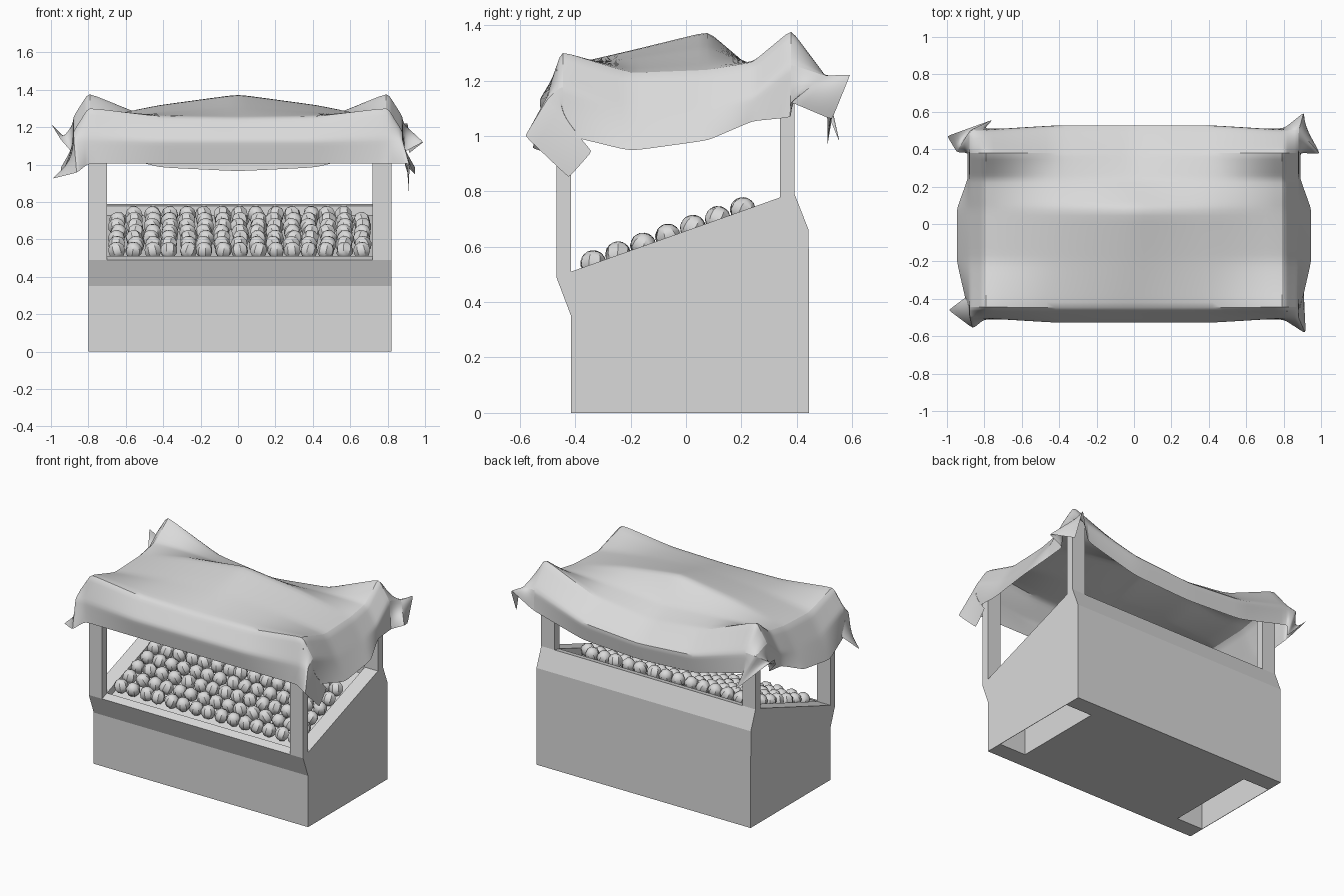
import bpy, bmesh, math, random
from mathutils import Matrix, Vector, Euler

random.seed(4)
if "Cube" in bpy.data.objects:
    bpy.data.objects.remove(bpy.data.objects["Cube"], do_unlink=True)

SHADE = (0.7, 0.7, 0.7, 1)
grey = bpy.data.materials.new("plain grey")
grey.use_nodes = True
grey.diffuse_color = SHADE
grey.node_tree.nodes["Principled BSDF"].inputs["Base Color"].default_value = SHADE


def add_object(name, bm):
    bmesh.ops.recalc_face_normals(bm, faces=bm.faces)
    mesh = bpy.data.meshes.new(name)
    bm.to_mesh(mesh)
    bm.free()
    mesh.materials.append(grey)
    obj = bpy.data.objects.new(name, mesh)
    bpy.context.collection.objects.link(obj)
    return obj


def prism(name, profile, x0, x1):
    """Extrude a (y, z) outline from x0 to x1."""
    bm = bmesh.new()
    face = bm.faces.new([bm.verts.new((x0, y, z)) for y, z in profile])
    new = bmesh.ops.extrude_face_region(bm, geom=[face])["geom"]
    bmesh.ops.translate(bm, vec=(x1 - x0, 0, 0),
                        verts=[v for v in new if isinstance(v, bmesh.types.BMVert)])
    return add_object(name, bm)


def box(y0, y1, z0, z1):
    return [(y0, z0), (y1, z0), (y1, z1), (y0, z1)]


def cut(target, cutter):
    mod = target.modifiers.new(cutter.name, 'BOOLEAN')
    mod.operation = 'DIFFERENCE'
    mod.solver = 'EXACT'
    mod.object = cutter
    cutter.hide_render = True
    cutter.hide_viewport = True
    cutter.display_type = 'WIRE'


LEFT, RIGHT, POST = 0.82, -0.80, 0.10
FRONT, BACK = -0.415, 0.34


def slope(y):
    return 0.51 + (y - FRONT) * 0.355


# Counter with flared front lip and chamfered back
counter = prism("counter", [(FRONT, 0), (0.445, 0), (0.443, 0.66), (0.392, 0.79),
                            (BACK, slope(BACK)), (FRONT, slope(FRONT)),
                            (-0.468, 0.49), (FRONT, 0.35)], RIGHT, LEFT)

# Sunken display tray
tray = prism("tray_cutter", [(FRONT, slope(FRONT) - 0.05), (BACK, slope(BACK) - 0.05),
                             (BACK, 1), (FRONT, 1)], RIGHT + POST, LEFT - POST)
cut(counter, tray)

# Hand recesses under both ends
for side, x0, x1 in (("right", RIGHT + 0.003, RIGHT + 0.2), ("left", LEFT - 0.2, LEFT - 0.003)):
    cut(counter, prism(side + "_recess_cutter", box(-0.3, 0.33, -0.1, 0.3), x0, x1))

# Corner posts
for side, x0 in (("right", RIGHT), ("left", LEFT - POST)):
    prism("front_post_" + side, box(-0.468, FRONT, 0.49, 1.24), x0, x0 + POST)
    prism("back_post_" + side, box(BACK, 0.392, 0.775, 1.3), x0, x0 + POST)

# Rows of pointed fruit lying on the tray
bm = bmesh.new()
ROWS, COLS = 7, 15
for row in range(ROWS):
    y = -0.335 + row * 0.09
    for col in range(COLS):
        if row == ROWS - 1 and col in (0, COLS - 1):
            continue
        x = -0.645 + col * 0.0935 + random.uniform(-0.008, 0.008)
        turn = Euler((random.uniform(-0.4, 0.4), random.uniform(-0.5, 0.5), random.uniform(0, 6)))
        verts = bmesh.ops.create_uvsphere(bm, u_segments=7, v_segments=5, radius=0.047)["verts"]
        place = Matrix.Translation((x, y, slope(y) + 0.002)) @ turn.to_matrix().to_4x4()
        bmesh.ops.transform(bm, matrix=place, verts=verts)
fruit = add_object("fruit", bm)

# Canopy cloth: heights over half the stall, from middle to left edge
COLUMNS = [0, 0.42, 0.80, 0.88, 0.92]
HEIGHTS = [
    (0.51, [0.96, 0.98, 1.08, 1.12, 1.10]),
    (0.53, [1.08, 1.11, 1.22, 1.22, 1.15]),
    (0.38, [1.18, 1.23, 1.39, 1.26, 1.06]),
    (0.24, [1.24, 1.26, 1.27, 1.14, 1.05]),
    (0.08, [1.38, 1.32, 1.24, 1.10, 0.98]),
    (-0.2, [1.31, 1.28, 1.23, 1.09, 0.94]),
    (-0.45, [1.25, 1.26, 1.31, 1.18, 1.00]),
    (-0.53, [1.13, 1.13, 1.14, 1.14, 1.00]),
    (-0.51, [1.00, 1.00, 1.00, 1.00, 0.90]),
]
# Loose flaps at the four corners, by (row, column)
FLAPS = {
    (8, -3): (-0.86, -0.56, 0.95), (8, -4): (-1.0, -0.46, 0.92), (7, -4): (-0.89, -0.38, 1.02),
    (8, 3): (0.92, -0.59, 1.00), (8, 4): (0.91, -0.42, 0.84), (7, 4): (0.91, -0.33, 0.94),
    (0, 3): (0.91, 0.60, 1.23), (0, 4): (0.91, 0.53, 1.05), (1, 4): (1.0, 0.37, 1.12),
    (0, -3): (-0.75, 0.56, 0.96), (0, -4): (-1.01, 0.47, 1.23), (1, -4): (-0.95, 0.38, 1.13),
}
bm = bmesh.new()
grid = []
for r, (y, zs) in enumerate(HEIGHTS):
    line = []
    for i in range(-4, 5):
        c, sign = abs(i), (1 if i > 0 else -1)
        p = Vector((sign * COLUMNS[c], y, zs[c]))
        if c == 4 and r in (2, 3, 6):        # sides pinch in beside the posts
            p.x -= sign * 0.03
        if c == 4 and r in (4, 5):           # and belly out between them
            p.x += sign * 0.03
        if c > 1 and r in (1, 7):            # drops tuck in towards the corners
            p.y *= 0.95
        line.append(bm.verts.new(FLAPS.get((r, i), p)))
    grid.append(line)
for a, b in zip(grid, grid[1:]):
    for i in range(len(a) - 1):
        bm.faces.new((a[i], a[i + 1], b[i + 1], b[i]))
canopy = add_object("canopy", bm)
sub = canopy.modifiers.new("fine mesh", 'SUBSURF')
sub.subdivision_type = 'SIMPLE'
sub.levels = sub.render_levels = 3
soften = canopy.modifiers.new("soften folds", 'SMOOTH')
soften.iterations = 4

# Shading
for obj, angle in ((fruit, 40), (canopy, 50)):
    bpy.ops.object.select_all(action='DESELECT')
    obj.select_set(True)
    bpy.context.view_layer.objects.active = obj
    bpy.ops.object.shade_smooth_by_angle(angle=math.radians(angle))
